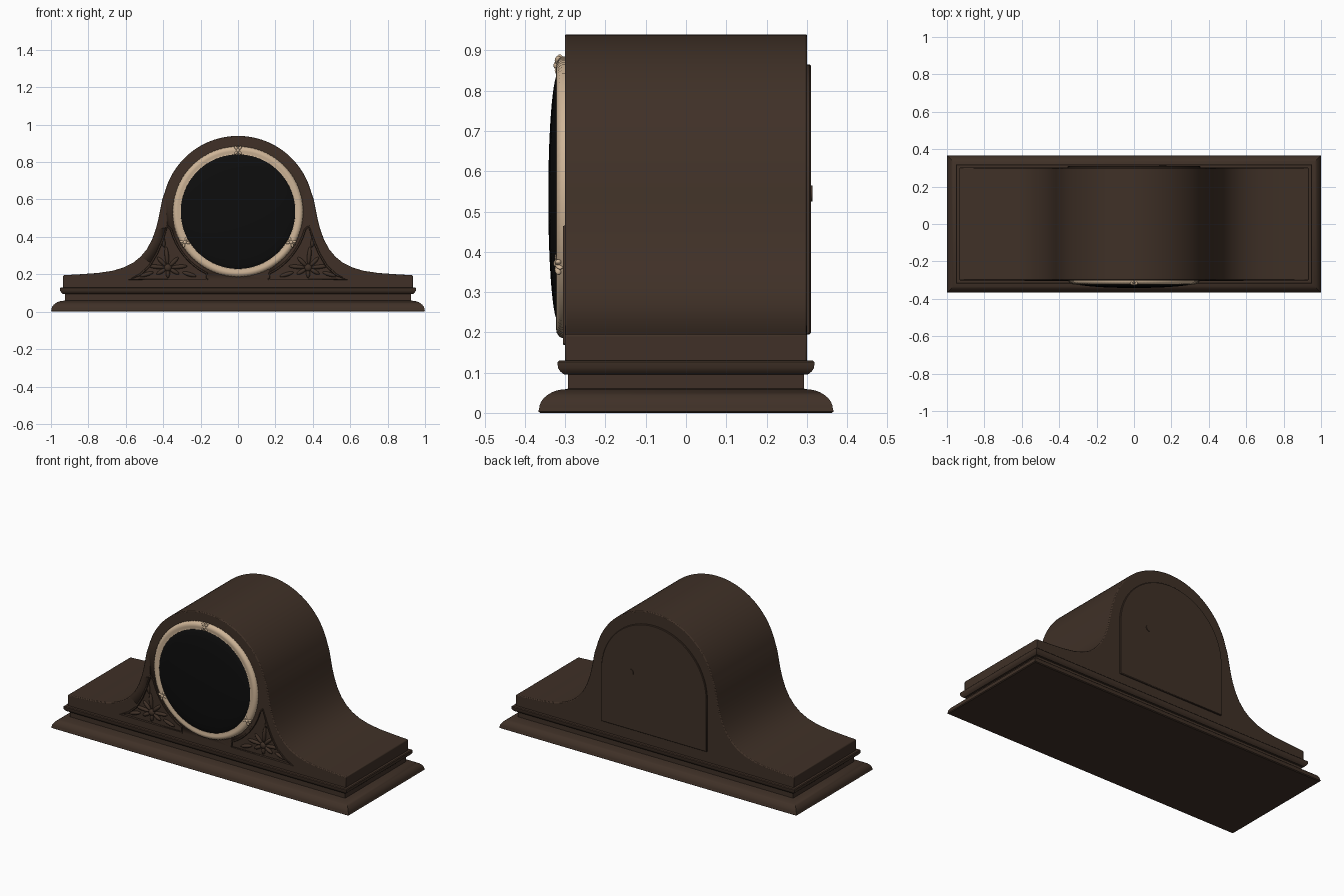
import bpy, bmesh, math
from mathutils import Matrix, Vector

if "Cube" in bpy.data.objects:
    bpy.data.objects.remove(bpy.data.objects["Cube"])

DIAL_Z = 0.535


def material(name, rgb):
    m = bpy.data.materials.new(name)
    m.diffuse_color = (*rgb, 1)
    m.use_nodes = True
    m.node_tree.nodes["Principled BSDF"].inputs["Base Color"].default_value = m.diffuse_color
    return m


WOOD = material("dark_brown_wood", (0.050, 0.030, 0.020))
CREAM = material("cream_metal", (0.62, 0.46, 0.31))
BLACK = material("black_glass", (0.004, 0.004, 0.004))


def finish(bm, name, mat, angle=35):
    bmesh.ops.recalc_face_normals(bm, faces=bm.faces)
    me = bpy.data.meshes.new(name)
    bm.to_mesh(me)
    bm.free()
    ob = bpy.data.objects.new(name, me)
    bpy.context.collection.objects.link(ob)
    me.materials.append(mat)
    bpy.ops.object.select_all(action='DESELECT')
    ob.select_set(True)
    bpy.context.view_layer.objects.active = ob
    bpy.ops.object.shade_smooth_by_angle(angle=math.radians(angle))
    return ob


def bridge(bm, a, b):
    n = len(a)
    for i in range(n):
        bm.faces.new((a[i], a[(i + 1) % n], b[(i + 1) % n], b[i]))


def prism(name, outline, y0, y1, mat):
    """Extrude an x-z outline along y."""
    bm = bmesh.new()
    a = [bm.verts.new((x, y0, z)) for x, z in outline]
    b = [bm.verts.new((x, y1, z)) for x, z in outline]
    bm.faces.new(a)
    bm.faces.new(b[::-1])
    bridge(bm, a, b)
    return finish(bm, name, mat)


def lathe(name, profile, mat, steps, ripple=None):
    """Turn (radius, y) points about the dial axis."""
    bm = bmesh.new()
    rings = []
    for k, (r, y) in enumerate(profile):
        ring = []
        for i in range(steps):
            t = 2 * math.pi * i / steps
            rr = r + (0.0025 * (i % 2) if ripple and k in ripple else 0)
            ring.append(bm.verts.new((rr * math.cos(t), y, DIAL_Z + rr * math.sin(t))))
        rings.append(ring)
    for a, b in zip(rings, rings[1:]):
        bridge(bm, a, b)
    bm.faces.new(rings[0])
    bm.faces.new(rings[-1])
    return finish(bm, name, mat)


def lumps(name, items, mat):
    """Flattened ellipsoids: (x, y, z, length, width, depth, angle in x-z)."""
    bm = bmesh.new()
    for x, y, z, l, w, d, ang in items:
        m = (Matrix.Translation((x, y, z)) @ Matrix.Rotation(-ang, 4, 'Y')
             @ Matrix.Diagonal((l, d, w, 1)))
        bmesh.ops.create_uvsphere(bm, u_segments=14, v_segments=8, radius=1, matrix=m)
    return finish(bm, name, mat, 60)


# moulded plinth: rectangular loops following a side profile (half depth, z)
profile = [(0.362, 0), (0.367, 0.004)]
profile += [(0.296 + 0.069 * math.cos(t), 0.008 + 0.051 * math.sin(t))
            for t in [math.pi / 2 * i / 8 for i in range(9)]]
profile += [(0.293, 0.061), (0.293, 0.095), (0.304, 0.096), (0.312, 0.103),
            (0.318, 0.112), (0.319, 0.126), (0.315, 0.130), (0.295, 0.131)]
bm = bmesh.new()
loops = []
for h, z in profile:
    w = h + 0.633
    loops.append([bm.verts.new((sx * w, sy * h, z))
                  for sx, sy in ((-1, -1), (1, -1), (1, 1), (-1, 1))])
for a, b in zip(loops, loops[1:]):
    bridge(bm, a, b)
bm.faces.new(loops[0])
bm.faces.new(loops[-1])
finish(bm, "plinth", WOOD)

# humped case
half = [(0.405 * math.sin(math.radians(a)), DIAL_Z + 0.405 * math.cos(math.radians(a)))
        for a in range(3, 76, 3)]
half += [(0.405, 0.60), (0.415, 0.55), (0.427, 0.49), (0.440, 0.44), (0.460, 0.385),
         (0.487, 0.335), (0.520, 0.295), (0.560, 0.262), (0.610, 0.237),
         (0.670, 0.219), (0.750, 0.207), (0.850, 0.200), (0.935, 0.195), (0.935, 0.125)]
outline = [(0, 0.94)] + half + [(-x, z) for x, z in reversed(half)]
case = prism("case", outline, -0.301, 0.301, WOOD)
bev = case.modifiers.new("soft_edges", 'BEVEL')
bev.width = 0.005
bev.segments = 2
bev.limit_method = 'ANGLE'
bev.angle_limit = math.radians(40)

# carved corner panels: recess, raised rim and leaf on both sides
panel = [(0.165, 0.172), (0.58, 0.172), (0.525, 0.198), (0.475, 0.243),
         (0.435, 0.31), (0.405, 0.38), (0.378, 0.46)]
panel += [(0.37 * math.cos(math.radians(a)), DIAL_Z + 0.37 * math.sin(math.radians(a)))
          for a in range(-15, -64, -4)]
for side, s in (("left", -1), ("right", 1)):
    pts = [(s * x, z) for x, z in panel]
    cutter = prism(side + "_panel_cutter", pts, -0.35, -0.289, WOOD)
    cutter.hide_render = True
    cutter.hide_viewport = True
    cut = case.modifiers.new(side + "_recess", 'BOOLEAN')
    cut.operation = 'DIFFERENCE'
    cut.solver = 'EXACT'
    cut.object = cutter

    # rim: small diamond section swept round the panel outline
    bm = bmesh.new()
    n = len(pts)
    rings = []
    for i in range(n):
        p = Vector(pts[i])
        d1 = (p - Vector(pts[i - 1])).normalized()
        d2 = (Vector(pts[(i + 1) % n]) - p).normalized()
        t = (d1 + d2).normalized()
        nrm = Vector((-t.y, t.x)) * 0.006
        rings.append([bm.verts.new((p.x + nrm.x * a, -0.299 + b, p.y + nrm.y * a))
                      for a, b in ((-1, 0), (-0.6, -0.007), (0.6, -0.007), (1, 0), (0, 0.008))])
    for i in range(n):
        bridge(bm, rings[i], rings[(i + 1) % n])
    finish(bm, side + "_panel_rim", WOOD)

    leaf = [(s * 0.375, -0.292, 0.235, 0.02, 0.02, 0.014, 0)]
    for deg, reach, l in ((85, 0.065, 0.05), (45, 0.045, 0.035), (135, 0.045, 0.035),
                          (5, 0.06, 0.045), (175, 0.06, 0.045), (-30, 0.04, 0.03),
                          (210, 0.04, 0.03), (-90, 0.03, 0.025), (80, 0.145, 0.035),
                          (-17, 0.12, 0.04), (197, 0.12, 0.04)):
        t = math.radians(deg)
        leaf.append((s * (0.375 + reach * math.cos(t)), -0.290, 0.235 + reach * math.sin(t),
                     l, 0.011, 0.012, s * t))
    lumps(side + "_leaf_carving", leaf, WOOD)

# bezel with reeded rim, and domed glass
lathe("bezel", [(0.300, -0.295), (0.300, -0.316), (0.306, -0.320), (0.314, -0.319),
                (0.324, -0.323), (0.336, -0.321), (0.343, -0.315), (0.347, -0.308),
                (0.347, -0.295)], CREAM, 240, ripple=(6, 7, 8))
dome = [(0.308, -0.300), (0.308, -0.317)]
dome += [(0.308 * math.cos(t), -0.317 - 0.025 * math.sin(t))
         for t in [math.pi / 2 * i / 13 for i in range(1, 13)]]
lathe("glass_dome", dome, BLACK, 96)

# ribbon ornaments on the bezel
for name, deg in (("top", 90), ("left", 210), ("right", 330)):
    t = math.radians(deg)
    cx, cz = 0.328 * math.cos(t), DIAL_Z + 0.328 * math.sin(t)
    items = [(cx, -0.321, cz, 0.010, 0.010, 0.008, 0),
             (cx, -0.313, cz, 0.027, 0.007, 0.013, t)]
    for k in (40, 140, 220, 320):
        a = t + math.radians(k)
        items.append((cx + 0.016 * math.cos(a), -0.317, cz + 0.016 * math.sin(a),
                      0.014, 0.007, 0.009, a))
    lumps(name + "_bezel_ornament", items, CREAM)

# arched back door and its knob
door = [(-0.355, 0.195), (0.355, 0.195)]
door += [(0.355 * math.cos(math.radians(a)), 0.51 + 0.355 * math.sin(math.radians(a)))
         for a in range(0, 181, 5)]
back_door = prism("back_door", door, 0.29, 0.310, WOOD)
bev = back_door.modifiers.new("soft_edges", 'BEVEL')
bev.width = 0.003
bev.limit_method = 'ANGLE'
bev.angle_limit = math.radians(40)
knob = [(0.155 + 0.02 * math.cos(math.radians(a)), 0.545 + 0.02 * math.sin(math.radians(a)))
        for a in range(0, 360, 18)]
prism("door_knob", knob, 0.305, 0.314, WOOD)
